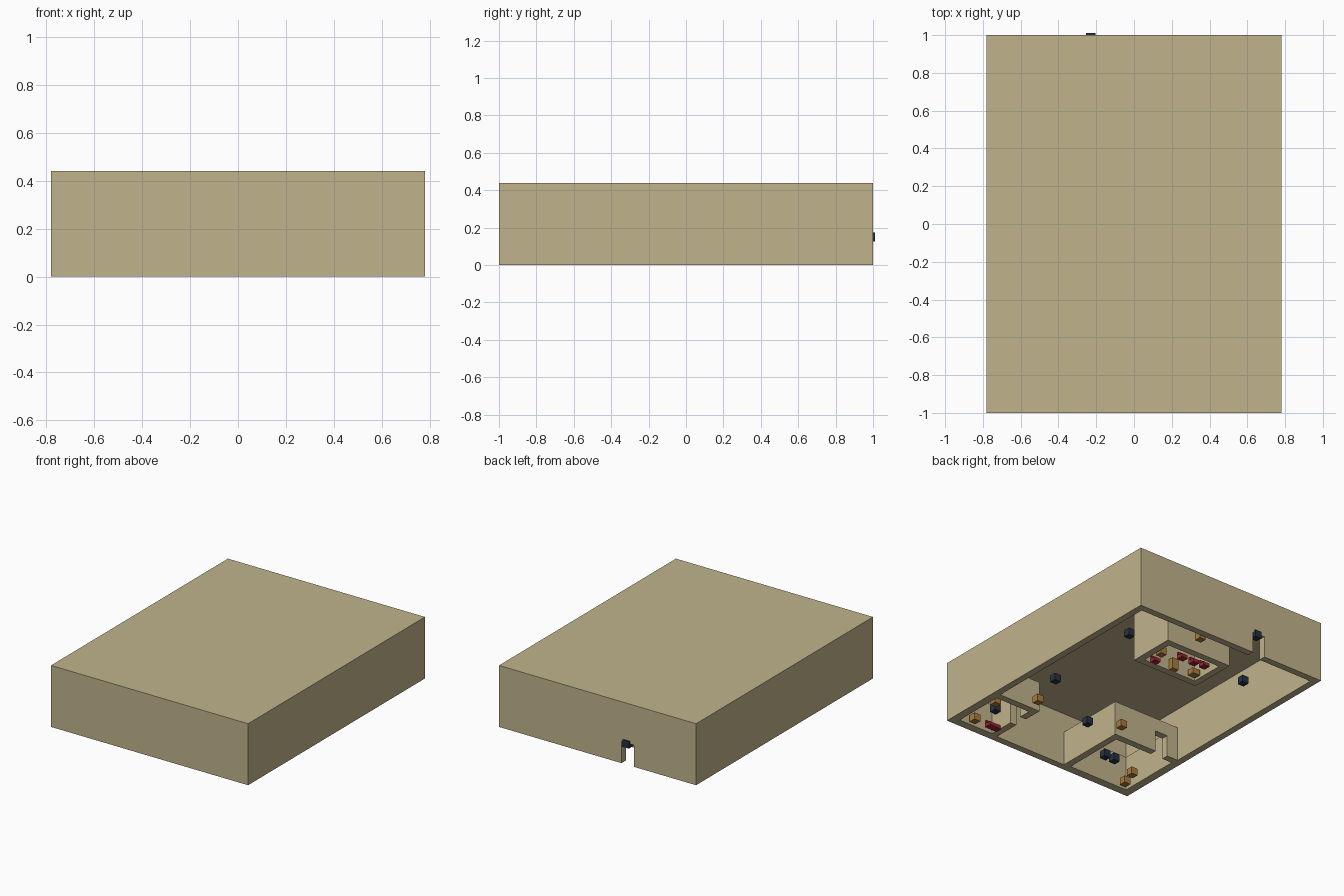
import bpy
import bmesh
from mathutils import Vector

old = bpy.data.objects.get("Cube")
if old:
    bpy.data.objects.remove(old, do_unlink=True)


def material(name, rgb):
    m = bpy.data.materials.new(name)
    m.use_nodes = True
    m.diffuse_color = (*rgb, 1)
    m.node_tree.nodes["Principled BSDF"].inputs["Base Color"].default_value = (*rgb, 1)
    return m


TAN = material("tan_wall", (0.53, 0.455, 0.265))
NAVY = material("dark_navy", (0.022, 0.032, 0.055))
WOOD = material("orange_wood", (0.40, 0.20, 0.05))
RED = material("dark_red", (0.33, 0.02, 0.03))


def boxes(name, mat, spans):
    """One object made of boxes, each given as a low and a high corner."""
    bm = bmesh.new()
    for low, high in spans:
        low, high = Vector(low), Vector(high)
        made = bmesh.ops.create_cube(bm, size=1)["verts"]
        bmesh.ops.scale(bm, vec=high - low, verts=made)
        bmesh.ops.translate(bm, vec=(low + high) / 2, verts=made)
    mesh = bpy.data.meshes.new(name)
    bm.to_mesh(mesh)
    bm.free()
    mesh.materials.append(mat)
    ob = bpy.data.objects.new(name, mesh)
    bpy.context.collection.objects.link(ob)
    return ob


def carve(target, low, high):
    """Cut a box-shaped space out of the target."""
    cutter = boxes("cutter", TAN, [(low, high)])
    cutter.hide_render = True
    mod = target.modifiers.new("cut", "BOOLEAN")
    mod.operation = "DIFFERENCE"
    mod.solver = "EXACT"
    mod.object = cutter
    bpy.context.view_layer.objects.active = target
    bpy.ops.object.modifier_apply(modifier=mod.name)
    bpy.data.objects.remove(cutter, do_unlink=True)


W, L, H, T = 0.78, 1.0, 0.44, 0.05   # half width, half length, height, wall
DOOR = 0.155

# Outer shell: open below, with a doorway in the back
shell = boxes("building_shell", TAN, [((-W, -L, 0), (W, L, H))])
carve(shell, (T - W, T - L, -0.1), (W - T, L - T, H - T))
carve(shell, (-0.29, L - 2 * T, -0.1), (-0.19, L + T, DOOR))


def room(name, x0, x1, y0, y1, top, door=None):
    ob = boxes(name, TAN, [((x0, y0, 0), (x1, y1, top))])
    carve(ob, (x0 + T, y0 + T, -0.1), (x1 - T, y1 - T, top + 0.1))
    if door:
        carve(ob, *door)


# Inner rooms; those in the corners share the outer walls
room("meeting_room", -0.19, 0.345, 0.41, 0.76, H - T)
room("left_office", 0.39, W - 0.01, 0.01 - L, -0.51, 0.22,
     ((0.35, -0.75, -0.1), (0.46, -0.65, DOOR)))
room("right_office", 0.01 - W, -0.19, 0.01 - L, -0.42, 0.25,
     ((-0.64, -0.5, -0.1), (-0.54, -0.38, DOOR)))


def block(name, mat, x, y, z, sx, sy, sz):
    half = Vector((sx, sy, sz)) / 2
    c = Vector((x, y, z))
    boxes(name, mat, [(c - half, c + half)])


# Small navy units at door height
for i, (x, y) in enumerate([(0.43, 0.465), (0.42, -0.31), (0.47, -0.87), (-0.11, -0.61),
                            (-0.48, -0.87), (-0.56, -0.87), (-0.55, 0.47), (-0.23, 0.985)]):
    block(f"navy_unit_{i + 1}", NAVY, x, y, 0.15, 0.05, 0.05, 0.05)

# Wooden cabinets on the floor
for i, (x, y) in enumerate([(0.18, 0.90), (0.47, -0.43), (0.63, -0.89), (-0.17, -0.33),
                            (-0.63, -0.77), (-0.67, -0.89), (0.25, 0.58), (0.67, -0.63)]):
    block(f"wood_cabinet_{i + 1}", WOOD, x, y, 0.025, 0.05, 0.05, 0.05)

# Tables in the meeting room
block("tall_table", WOOD, 0.06, 0.48, 0.04, 0.05, 0.04, 0.08)
block("low_table", WOOD, -0.10, 0.50, 0.03, 0.06, 0.05, 0.04)


def seat(name, x, y, width):
    boxes(name, RED, [((x - width / 2, y - 0.025, 0), (x + width / 2, y + 0.025, 0.025)),
                      ((x - width / 2, y - 0.025, 0.025), (x + width / 2, y - 0.01, 0.05))])


# Red chairs and a sofa
for i, (x, y) in enumerate([(0.22, 0.48), (0.11, 0.63), (0.01, 0.63), (-0.07, 0.64)]):
    seat(f"red_chair_{i + 1}", x, y, 0.05)
seat("red_sofa", 0.48, -0.88, 0.1)
